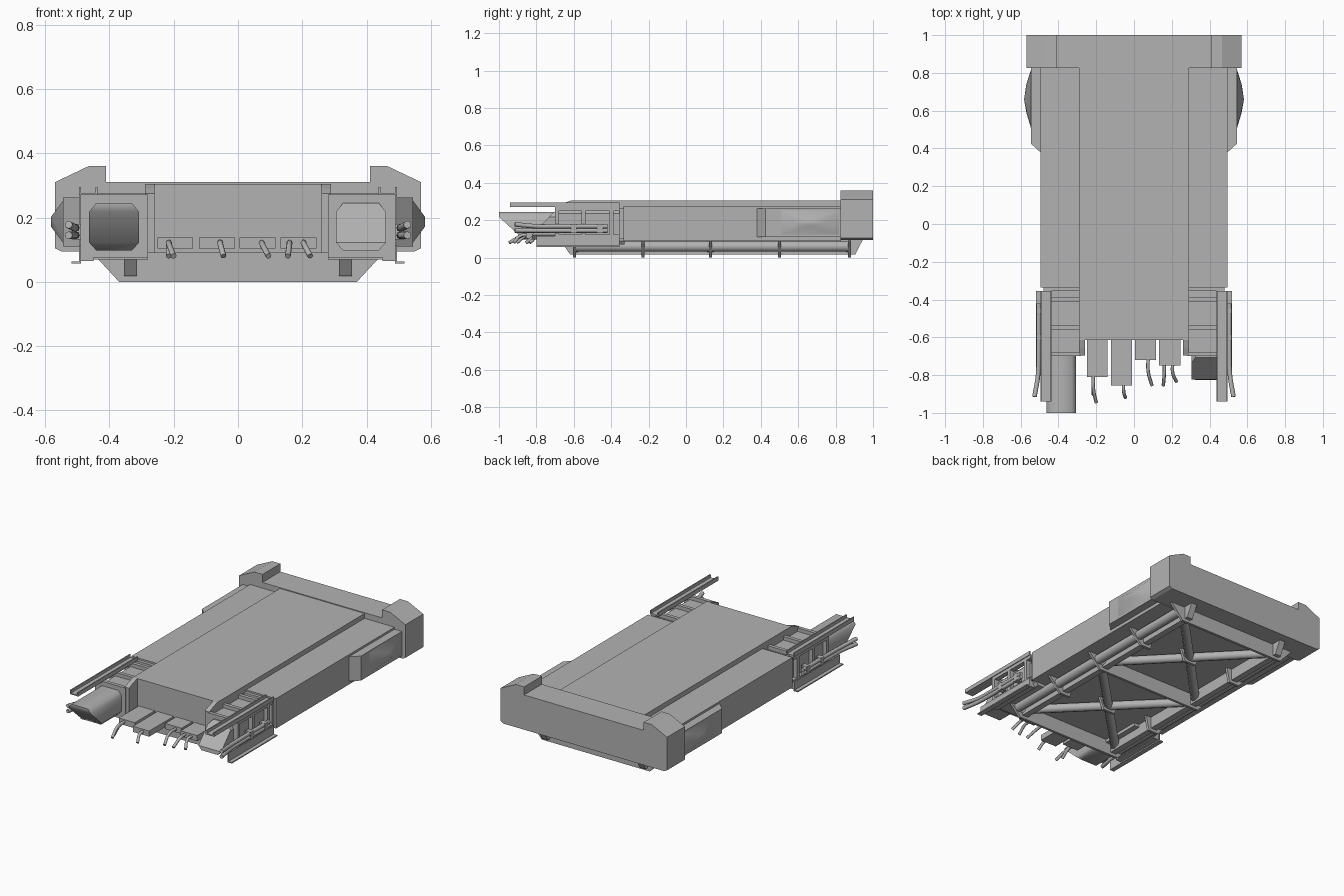
import bpy, bmesh

if "Cube" in bpy.data.objects:
    bpy.data.objects.remove(bpy.data.objects["Cube"])

# One dark grey for the whole model
GREY = bpy.data.materials.new("dark_grey")
GREY.diffuse_color = (0.45, 0.45, 0.45, 1)
GREY.use_nodes = True
GREY.node_tree.nodes["Principled BSDF"].inputs["Base Color"].default_value = GREY.diffuse_color


def smooth(ob, angle):
    bpy.ops.object.select_all(action="DESELECT")
    ob.select_set(True)
    bpy.context.view_layer.objects.active = ob
    bpy.ops.object.shade_smooth_by_angle(angle=angle)


def finish(name, bm):
    bmesh.ops.recalc_face_normals(bm, faces=bm.faces[:])
    me = bpy.data.meshes.new(name)
    bm.to_mesh(me)
    bm.free()
    me.materials.append(GREY)
    ob = bpy.data.objects.new(name, me)
    bpy.context.collection.objects.link(ob)
    return ob


def prism(name, pts, axis, a, b):
    """Extrude a 2D profile along an axis from a to b (remaining axes in xyz order)."""
    def place(p, t):
        c = list(p)
        c.insert("xyz".index(axis), t)
        return c
    bm = bmesh.new()
    lo = [bm.verts.new(place(p, a)) for p in pts]
    hi = [bm.verts.new(place(p, b)) for p in pts]
    bm.faces.new(lo)
    bm.faces.new(hi[::-1])
    n = len(pts)
    for i in range(n):
        bm.faces.new((lo[i], lo[(i + 1) % n], hi[(i + 1) % n], hi[i]))
    return finish(name, bm)


def box(name, x0, x1, y0, y1, z0, z1):
    return prism(name, [(x0, y0), (x1, y0), (x1, y1), (x0, y1)], "z", z0, z1)


def tube(name, pts, r, res=2):
    """Round tube along a smooth path."""
    cu = bpy.data.curves.new(name, "CURVE")
    cu.dimensions = "3D"
    cu.bevel_depth, cu.bevel_resolution, cu.use_fill_caps = r, res, True
    cu.resolution_u = 4
    cu.materials.append(GREY)
    sp = cu.splines.new("BEZIER" if len(pts) > 2 else "POLY")
    if len(pts) > 2:
        sp.bezier_points.add(len(pts) - 1)
        for bp, p in zip(sp.bezier_points, pts):
            bp.co = p
            bp.handle_left_type = bp.handle_right_type = "AUTO"
    else:
        sp.points.add(1)
        for q, p in zip(sp.points, pts):
            q.co = (*p, 1)
    ob = bpy.data.objects.new(name, cu)
    bpy.context.collection.objects.link(ob)
    bpy.ops.object.select_all(action="DESELECT")
    ob.select_set(True)
    bpy.context.view_layer.objects.active = ob
    bpy.ops.object.convert(target="MESH")
    smooth(bpy.context.view_layer.objects.active, 0.9)


def duct(name, xs, levels, back):
    """Chamfered duct; levels = (z, half-width factor, front y)."""
    cx, hw = sum(xs) / 2, (xs[1] - xs[0]) / 2
    bm = bmesh.new()
    rows = []
    for z, f, y in levels:
        rows.append([bm.verts.new((cx + s * hw * f, yy, z))
                     for s, yy in ((-1, y), (1, y), (1, back), (-1, back))])
    for a, b in zip(rows, rows[1:]):
        for i in range(4):
            bm.faces.new((a[i], a[(i + 1) % 4], b[(i + 1) % 4], b[i]))
    bm.faces.new(rows[0])
    bm.faces.new(rows[-1])
    return finish(name, bm)


# Main deck
prism("main_body", [(-0.615, 0.09), (0.83, 0.09), (0.83, 0.305), (-0.615, 0.305)],
      "x", -0.29, 0.29)

# Rear bumper with raised chamfered ends
half = [(0.41, 0.31), (0.41, 0.36), (0.465, 0.36), (0.57, 0.31), (0.57, 0.105), (0.55, 0.095)]
prism("rear_bumper", half + [(-x, z) for x, z in half[::-1]], "y", 0.825, 1.0)

# Left and right parts
for s, side in ((1, "right"), (-1, "left")):
    def mbox(name, x0, x1, *rest):
        return box(f"{side}_{name}", s * x0, s * x1, *rest)

    def mpts(pts):
        return [(s * p[0], *p[1:]) for p in pts]

    mbox("side_body", 0.28, 0.495, -0.335, 0.83, 0.09, 0.275)
    mbox("body_collar", 0.28, 0.48, -0.355, -0.335, 0.10, 0.265)

    # Side pod and its softly shaded bulge
    prism(f"{side}_pod", mpts([(0.49, 0.375), (0.545, 0.425), (0.545, 0.83), (0.49, 0.83)]),
          "z", 0.11, 0.262)
    bm = bmesh.new()
    for x, y, z in [(0.543, 0.50, 0.12), (0.543, 0.50, 0.255), (0.543, 0.825, 0.12),
                    (0.543, 0.825, 0.255), (0.570, 0.59, 0.185), (0.570, 0.74, 0.185),
                    (0.582, 0.66, 0.172), (0.582, 0.66, 0.202)]:
        bm.verts.new((s * x, y, z))
    bmesh.ops.convex_hull(bm, input=bm.verts[:])
    smooth(finish(f"{side}_pod_bulge", bm), 1.3)

    # Front equipment bay: core, ribs and long bars
    prism(f"{side}_bay_core", mpts([(0.28, 0.07), (0.45, 0.07), (0.465, 0.09), (0.465, 0.235),
                                    (0.45, 0.25), (0.28, 0.25)]), "y", -0.685, -0.33)
    for y in (-0.69, -0.55, -0.40):
        prism(f"{side}_bay_rib", mpts([(0.28, 0.075), (0.475, 0.075), (0.49, 0.09), (0.49, 0.255),
                                       (0.475, 0.272), (0.28, 0.272)]), "y", y - 0.01, y + 0.012)
    for z in (0.115, 0.26):
        mbox("bay_bar", 0.46, 0.49, -0.70, -0.355, z - 0.01, z + 0.01)
    prism(f"{side}_bay_corner", [(-0.695, 0.09), (-0.695, 0.275), (-0.66, 0.29), (-0.615, 0.305),
                                 (-0.60, 0.305), (-0.60, 0.09)], "x", s * 0.26, s * 0.29)

    # Upper channel rail and lower angled rail
    prism(f"{side}_upper_rail", mpts([(0.437, 0.27), (0.495, 0.27), (0.495, 0.295), (0.488, 0.295),
                                      (0.488, 0.277), (0.444, 0.277), (0.444, 0.295), (0.437, 0.295)]),
          "y", -0.94, -0.355)
    prism(f"{side}_lower_rail", mpts([(0.488, 0.115), (0.495, 0.115), (0.495, 0.064), (0.518, 0.064),
                                      (0.518, 0.057), (0.488, 0.057)]), "y", -0.80, -0.355)
    mbox("lower_rail_mount", 0.45, 0.49, -0.70, -0.36, 0.065, 0.11)

    # Side pipes with clamps
    for z, z_end in ((0.168, 0.178), (0.145, 0.145)):
        tube(f"{side}_side_pipe", mpts([(0.505, -0.42, z), (0.505, -0.70, z), (0.508, -0.80, z),
                                        (0.527, -0.915, z_end)]), 0.012)
    for y in (-0.60, -0.46):
        mbox("pipe_clamp", 0.48, 0.517, y - 0.015, y + 0.015, 0.132, 0.18)

    # Underside long beam with slanted ends, and long round tube
    prism(f"{side}_under_beam", [(-0.66, 0.075), (-0.62, 0.018), (0.905, 0.018), (0.945, 0.095),
                                 (-0.66, 0.095)], "x", s * 0.315, s * 0.355)
    tube(f"{side}_under_tube", [(s * 0.385, -0.60, 0.06), (s * 0.385, 0.88, 0.06)], 0.029, 3)
    for y in (-0.23, 0.50):
        prism(f"{side}_under_bracket", mpts([(0.30, 0.0), (0.37, 0.0), (0.455, 0.092), (0.28, 0.092)]),
              "y", y - 0.008, y + 0.008)

# Underside cross plates
for y in (-0.595, 0.13, 0.875):
    prism("under_cross_plate", [(-0.37, 0.0), (0.37, 0.0), (0.455, 0.092), (-0.455, 0.092)],
          "y", y - 0.008, y + 0.008)

# Underside X bracing with centre plates
for y0, y1 in ((-0.595, 0.13), (0.13, 0.875)):
    for s in (1, -1):
        tube("under_brace", [(-0.36 * s, y0, 0.055), (0.36 * s, y1, 0.055)], 0.027)
    c = (y0 + y1) / 2
    prism("brace_centre_plate", [(-0.04, 0.015), (0.04, 0.015), (0.07, 0.092), (-0.07, 0.092)],
          "y", c - 0.008, c + 0.008)

# Front ducts with slanted mouths
smooth(duct("left_duct", (-0.463, -0.308), [(0.098, 0.72, -0.87), (0.122, 1, -0.895),
                                            (0.218, 1, -1.0), (0.245, 0.72, -1.0)], -0.65), 0.95)
duct("right_duct", (0.305, 0.46), [(0.098, 0.72, -0.825), (0.122, 1, -0.823), (0.218, 1, -0.732),
                                   (0.245, 0.72, -0.707)], -0.65)

# Front connector tabs, each with hanging hoses: (x, dx, length)
tabs = [(-0.25, -0.14, -0.81, ((-0.215, 0.0, 0.095), (-0.215, 0.015, 0.135))),
        (-0.122, -0.01, -0.855, ((-0.055, 0.01, 0.065),)),
        (0.005, 0.117, -0.72, ((0.075, 0.02, 0.135),)),
        (0.132, 0.245, -0.75, ((0.16, -0.005, 0.105), (0.205, 0.02, 0.085)))]
for x0, x1, y, hoses in tabs:
    box("connector_tab", x0, x1, y, -0.60, 0.103, 0.138)
    for x, dx, ln in hoses:
        tube("hose", [(x, y + 0.02, 0.122), (x, y - ln * 0.45, 0.118),
                      (x + dx, y - ln, 0.08)], 0.009)
